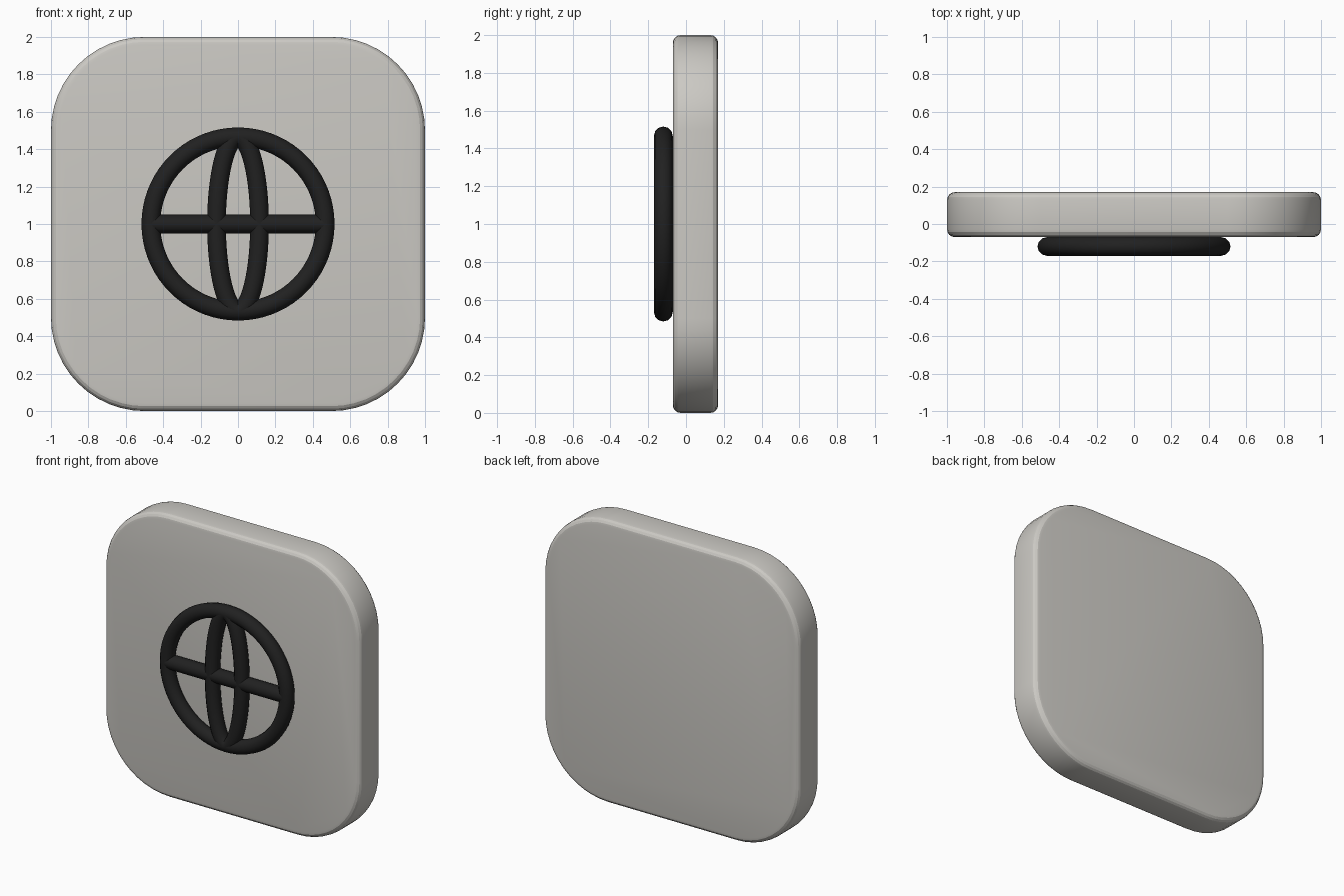
import bpy
import bmesh
from math import sin, cos, pi, radians

cube = bpy.data.objects.get("Cube")
if cube:
    bpy.data.objects.remove(cube, do_unlink=True)


def material(name, rgb):
    m = bpy.data.materials.new(name)
    m.use_nodes = True
    m.diffuse_color = (*rgb, 1)
    shader = m.node_tree.nodes["Principled BSDF"]
    shader.inputs["Base Color"].default_value = (*rgb, 1)
    shader.inputs["Roughness"].default_value = 0.6
    return m


stone = material("warm light grey", (0.60, 0.585, 0.55))
black = material("soft black", (0.015, 0.015, 0.015))


def finish(obj, angle):
    bpy.ops.object.select_all(action="DESELECT")
    obj.select_set(True)
    bpy.context.view_layer.objects.active = obj
    bpy.ops.object.shade_smooth_by_angle(angle=radians(angle))


# Rounded square plate, extruded front to back with softened rims
FRONT, BACK, CORNER, STEPS, RIM = -0.07, 0.17, 0.5, 12, 0.042


def build_plate():
    outline = []
    for quarter in range(4):
        mid = pi / 4 + quarter * pi / 2
        cx = (1 - CORNER) * (1 if cos(mid) > 0 else -1)
        cz = (1 - CORNER) * (1 if sin(mid) > 0 else -1)
        for i in range(STEPS + 1):
            a = (quarter + i / STEPS) * pi / 2
            outline.append((cx + CORNER * cos(a), 1 + cz + CORNER * sin(a)))
    bm = bmesh.new()
    face = bm.faces.new([bm.verts.new((x, FRONT, z)) for x, z in outline])
    grown = bmesh.ops.extrude_face_region(bm, geom=[face])
    moved = [g for g in grown["geom"] if isinstance(g, bmesh.types.BMVert)]
    bmesh.ops.translate(bm, verts=moved, vec=(0, BACK - FRONT, 0))
    bmesh.ops.recalc_face_normals(bm, faces=bm.faces)
    rims = [e for e in bm.edges
            if abs(e.verts[0].co.y - e.verts[1].co.y) < 0.001]
    bmesh.ops.bevel(bm, geom=rims, offset=RIM, segments=4,
                    profile=0.5, affect="EDGES")
    mesh = bpy.data.meshes.new("plate")
    bm.to_mesh(mesh)
    bm.free()
    mesh.materials.append(stone)
    obj = bpy.data.objects.new("plate", mesh)
    bpy.context.collection.objects.link(obj)
    finish(obj, 20)


build_plate()

# Globe emblem made of round tubes
EMBLEM_Y, RADIUS, TUBE = -0.12, 0.466, 0.05


def tube(name, points, closed):
    curve = bpy.data.curves.new(name, "CURVE")
    curve.dimensions = "3D"
    curve.bevel_depth = TUBE
    curve.bevel_resolution = 4
    curve.use_fill_caps = not closed
    spline = curve.splines.new("POLY")
    spline.points.add(len(points) - 1)
    for p, (x, z) in zip(spline.points, points):
        p.co = (x, EMBLEM_Y, 1 + z, 1)
    spline.use_cyclic_u = closed
    obj = bpy.data.objects.new(name, curve)
    bpy.context.collection.objects.link(obj)
    bpy.ops.object.select_all(action="DESELECT")
    obj.select_set(True)
    bpy.context.view_layer.objects.active = obj
    bpy.ops.object.convert(target="MESH")
    obj = bpy.context.view_layer.objects.active
    obj.data.materials.clear()
    obj.data.materials.append(black)
    finish(obj, 40)


def arc(width, start, end, steps):
    angles = [start + (end - start) * i / steps for i in range(steps + 1)]
    return [(width * cos(a), RADIUS * sin(a)) for a in angles]


tube("globe_ring", arc(RADIUS, 0, 2 * pi, 72)[:-1], True)
for side, name in ((1, "left_meridian"), (-1, "right_meridian")):
    tube(name, arc(side * 0.115, -pi / 2, pi / 2, 32), False)
tube("equator_bar", [(-RADIUS, 0), (RADIUS, 0)], False)
